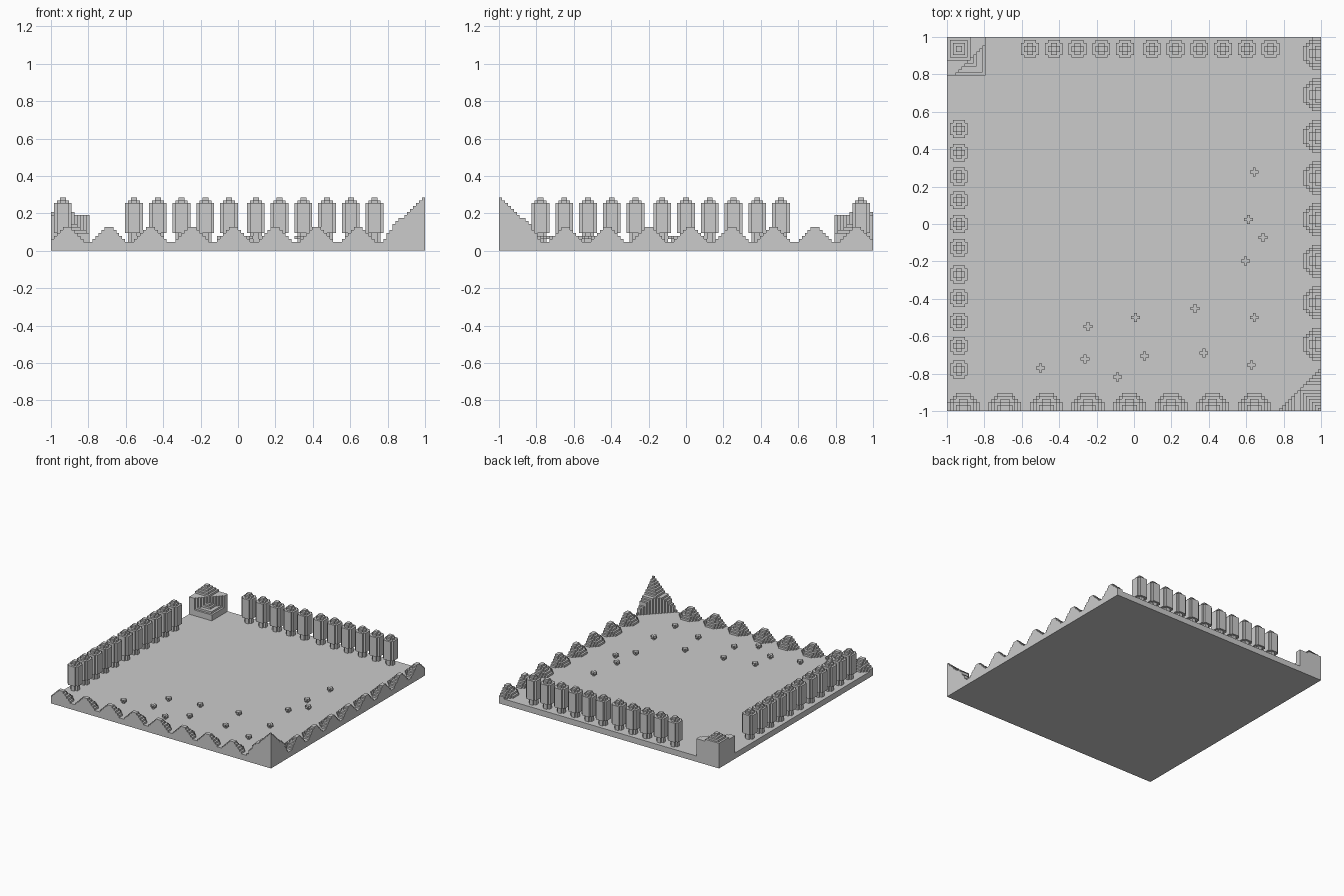
import bpy
import bmesh
import math
from mathutils import Matrix, Vector

N = 126            # cells along one side
V = 2.0 / N        # cell size
GROUND = 3         # slab thickness in cells

cube = bpy.data.objects.get("Cube")
if cube:
    bpy.data.objects.remove(cube, do_unlink=True)

stone = bpy.data.materials.new("plain_grey")
stone.use_nodes = True
GREY = (0.6, 0.6, 0.6, 1.0)
stone.diffuse_color = GREY
stone.node_tree.nodes["Principled BSDF"].inputs["Base Color"].default_value = GREY


def box(bm, lo, hi):
    lo, hi = Vector(lo) * V, Vector(hi) * V
    m = Matrix.Translation((lo + hi) / 2) @ Matrix.Diagonal((*(hi - lo), 1))
    bmesh.ops.create_cube(bm, size=1, matrix=m)


def stacked_mesh(name, us, vs, layers):
    """Blocky mesh: each layer (z0, z1, test) keeps the cells that pass its test."""
    bm = bmesh.new()
    for z0, z1, test in layers:
        for v in vs:
            run = []
            for u in list(us) + [None]:
                if u is not None and test(u, v):
                    run.append(u)
                elif run:
                    box(bm, (run[0] - .5, v - .5, z0), (run[-1] + .5, v + .5, z1))
                    run = []
    me = bpy.data.meshes.new(name)
    bm.to_mesh(me)
    bm.free()
    me.materials.append(stone)
    return me


def place(name, mesh, u, v, turn=0):
    ob = bpy.data.objects.new(name, mesh)
    ob.location = (u * V - 1, v * V - 1, 0)
    ob.rotation_euler.z = turn
    bpy.context.collection.objects.link(ob)


def disc(r):
    return lambda u, v: u * u + v * v < r * r


def square(lo, hi):
    return lambda a, b: lo < a < hi and lo < b < hi


def half_cells(lo, hi):
    return [i + .5 for i in range(lo, hi)]


# Ground slab
bm = bmesh.new()
box(bm, (0, 0, 0), (N, N, GROUND))
slab = bpy.data.meshes.new("ground_slab")
bm.to_mesh(slab)
bm.free()
slab.materials.append(stone)
place("ground_slab", slab, 0, 0)

# Trees along the back and right-hand edges
even = half_cells(-3, 3)
tree = stacked_mesh("tree", even, even, [
    (GROUND, 6, disc(2)),
    (6, 16, disc(3)),
    (16, 17, disc(2)),
    (17, 18, disc(1)),
])
for i, c in enumerate((14, 22, 30, 38, 46, 55, 63, 71, 79, 87, 95)):
    place(f"side_tree_{i + 1}", tree, 4, c)
    place(f"back_tree_{i + 1}", tree, c + 14, N - 4)

# Hills cut in half by the front and left-hand edges
hill = stacked_mesh("hill", range(-6, 7), half_cells(0, 6),
                    [(GROUND + k, GROUND + k + 1, disc(6 - k)) for k in range(5)])
for i in range(8):
    c = 5.5 + 14 * i
    place(f"front_hill_{i + 1}", hill, c, 0)
    place(f"side_hill_{i + 1}", hill, N, N - c, math.pi / 2)

# Tall corner mountain with a clipped diagonal wall and a stepped spire
reach = (14, 13, 13, 12, 11, 11, 10, 9, 7, 6, 5, 4, 3, 2, 1)
spire = [(GROUND + k, GROUND + k + 1,
          lambda u, v, r=r: max(-u, v) < r and v - u < 14.5)
         for k, r in enumerate(reach)]
place("corner_mountain",
      stacked_mesh("corner_mountain", half_cells(-14, 0), half_cells(0, 14), spire), N, 0)

# Corner shrine: wall with a stepped plan, stairs in front, pyramid roof
shrine = [(GROUND, 12, lambda a, b: a - b < 15.5)]
shrine += [(z, z + 1, lambda a, b, s=s: max(a, -b) < s)
           for z, s in ((3, 13), (4, 13), (5, 13), (6, 12), (7, 10), (8, 9))]
shrine += [(12 + k, 13 + k, lambda a, b, k=k: square(k, 8 - k)(a, -b)) for k in range(4)]
place("corner_shrine",
      stacked_mesh("corner_shrine", half_cells(0, 13), half_cells(-13, 0), shrine), 0, N)

# Small plants scattered over the field
plant = stacked_mesh("plant", range(-1, 2), range(-1, 2), [
    (GROUND, 4, disc(.5)),
    (4, 5, disc(1.2)),
])
spots = [(.64, .28), (.61, .03), (.69, -.07), (.59, -.2), (.64, -.5), (.32, -.46), (0, -.5),
         (-.25, -.54), (.38, -.69), (.63, -.75), (.05, -.7), (-.26, -.73), (-.5, -.77),
         (-.09, -.81)]
for i, (x, y) in enumerate(spots):
    place(f"plant_{i + 1}", plant, math.floor((x + 1) / V) + .5, math.floor((y + 1) / V) + .5)
